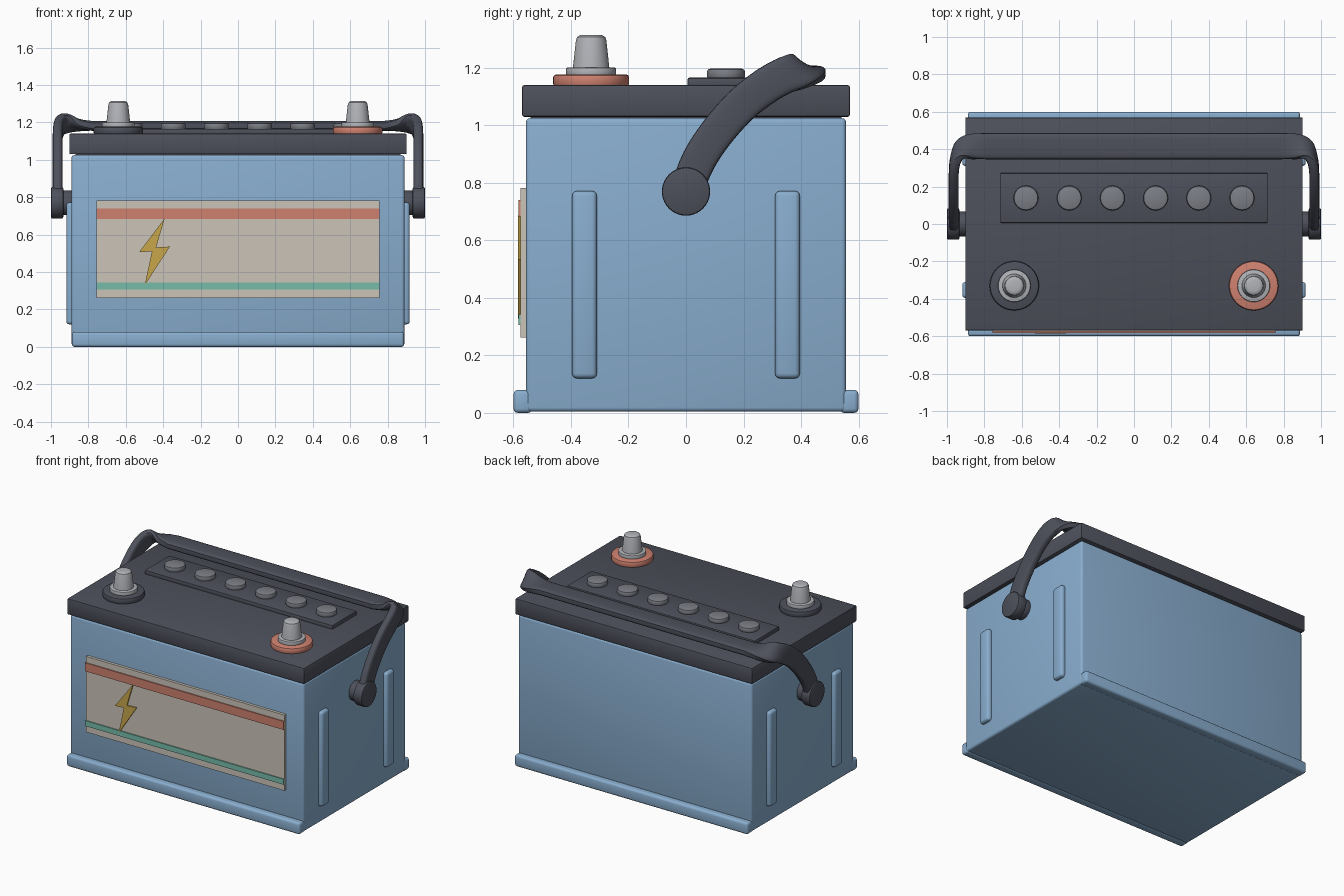
import bpy, bmesh, math
from mathutils import Vector

if "Cube" in bpy.data.objects:
    bpy.data.objects.remove(bpy.data.objects["Cube"])


def mat(name, r, g, b):
    m = bpy.data.materials.new(name)
    m.diffuse_color = (r, g, b, 1)
    m.use_nodes = True
    m.node_tree.nodes["Principled BSDF"].inputs["Base Color"].default_value = m.diffuse_color
    return m


BLUE = mat("case_blue", 0.25, 0.42, 0.62)
DARK = mat("charcoal", 0.075, 0.08, 0.105)
RED = mat("soft_red", 0.62, 0.22, 0.16)
CREAM = mat("label_cream", 0.60, 0.55, 0.48)
GREEN = mat("mint_green", 0.18, 0.50, 0.40)
GOLD = mat("bolt_gold", 0.57, 0.38, 0.07)
METAL = mat("terminal_metal", 0.44, 0.45, 0.48)
GREY = mat("cap_grey", 0.20, 0.21, 0.24)


def finish(name, bm, material):
    bmesh.ops.recalc_face_normals(bm, faces=bm.faces[:])
    me = bpy.data.meshes.new(name)
    bm.to_mesh(me)
    bm.free()
    me.materials.append(material)
    ob = bpy.data.objects.new(name, me)
    bpy.context.collection.objects.link(ob)
    bpy.ops.object.select_all(action='DESELECT')
    bpy.context.view_layer.objects.active = ob
    ob.select_set(True)
    bpy.ops.object.shade_smooth_by_angle(angle=math.radians(35))
    return ob


def box(name, lo, hi, material, bevel=0.0, segs=3):
    lo, hi = Vector(lo), Vector(hi)
    bm = bmesh.new()
    bmesh.ops.create_cube(bm, size=1)
    for v in bm.verts:
        v.co = Vector(c * s for c, s in zip(v.co, hi - lo)) + (lo + hi) / 2
    if bevel:
        bmesh.ops.bevel(bm, geom=bm.edges[:], offset=bevel, segments=segs,
                        profile=0.5, affect='EDGES')
    return finish(name, bm, material)


def lathe(name, centre, profile, material, axis='Z', n=40):
    """Solid of revolution from (radius, height) pairs along the given axis."""
    bm = bmesh.new()
    rings = []
    for r, h in profile:
        ring = []
        for i in range(n):
            a = 2 * math.pi * i / n
            p = (r * math.cos(a), r * math.sin(a), h)
            if axis == 'X':
                p = (h, p[0], p[1])
            ring.append(bm.verts.new(Vector(p) + Vector(centre)))
        rings.append(ring)
    for a, b in zip(rings, rings[1:]):
        for i in range(n):
            bm.faces.new((a[i], a[(i + 1) % n], b[(i + 1) % n], b[i]))
    bm.faces.new(rings[0])
    bm.faces.new(rings[-1])
    return finish(name, bm, material)


def disc(r, h0, h1, e):
    """Profile of a disc with rounded rims."""
    return [(r - e, h0), (r - 0.3 * e, h0 + 0.3 * e), (r, h0 + e),
            (r, h1 - e), (r - 0.3 * e, h1 - 0.3 * e), (r - e, h1)]


# Case, lid and foot rails
box("case", (-0.89, -0.557, 0.004), (0.89, 0.557, 1.025), BLUE, 0.015)
box("lid", (-0.902, -0.57, 1.03), (0.902, 0.57, 1.14), DARK, 0.007, 2)
box("lid_seam", (-0.87, -0.54, 1.0), (0.87, 0.54, 1.06), DARK)
for s, side in ((-1, "front"), (1, "back")):
    ys = sorted((s * 0.535, s * 0.6))
    box(side + "_foot_rail", (-0.888, ys[0], 0), (0.888, ys[1], 0.08), BLUE, 0.015)

# Side ribs
for s, side in ((-1, "left"), (1, "right")):
    xs = sorted((s * 0.87, s * 0.918))
    for y, end in ((-0.353, "front"), (0.353, "back")):
        box(f"{side}_{end}_rib", (xs[0], y - 0.043, 0.12),
            (xs[1], y + 0.043, 0.772), BLUE, 0.017)

# Label with stripes
box("label", (-0.756, -0.576, 0.262), (0.756, -0.55, 0.783), CREAM)
box("red_stripe", (-0.756, -0.583, 0.683), (0.756, -0.575, 0.741), RED)
box("green_stripe", (-0.756, -0.583, 0.306), (0.756, -0.575, 0.343), GREEN)

# Lightning bolt plate
bm = bmesh.new()
bolt = [(-0.392, 0.687), (-0.529, 0.506), (-0.46, 0.511),
        (-0.499, 0.329), (-0.364, 0.536), (-0.438, 0.532)]
face = bm.faces.new([bm.verts.new((x, -0.575, z)) for x, z in bolt])
ext = bmesh.ops.extrude_face_region(bm, geom=[face])
for v in ext["geom"]:
    if isinstance(v, bmesh.types.BMVert):
        v.co.y = -0.5845
if face.is_valid is False:
    bm.faces.new([v for v in bm.verts if v.co.y > -0.58])
finish("lightning_bolt", bm, GOLD)

# Vent strip with six filler caps
box("vent_strip", (-0.715, 0.005, 1.13), (0.715, 0.273, 1.166), DARK, 0.007, 2)
for i in range(6):
    lathe(f"filler_cap_{i + 1}", ((i - 2.5) * 0.231, 0.139, 0),
          disc(0.066, 1.16, 1.197, 0.01), GREY)

# Terminals
for s, side, colour in ((-1, "negative", DARK), (1, "positive", RED)):
    c = (s * 0.64, -0.33, 0)
    lathe(side + "_collar", c, disc(0.132, 1.135, 1.177, 0.01), colour)
    lathe(side + "_flange", c, disc(0.087, 1.17, 1.201, 0.005), METAL)
    lathe(side + "_post", c, [(0.064, 1.195), (0.053, 1.295), (0.049, 1.307),
                              (0.04, 1.313), (0.03, 1.315)], METAL)

# Handle pivots
for s, side in ((-1, "left"), (1, "right")):
    lathe(side + "_pivot_boss", (0, 0, 0.77),
          [(r, s * h) for r, h in disc(0.066, 0.87, 0.937, 0.006)], DARK, 'X')
    lathe(side + "_pivot_disc", (0, 0, 0.77),
          [(r, s * h) for r, h in disc(0.084, 0.934, 1.0, 0.008)], DARK, 'X')

# Carrying handle: flat strap lofted along x, y, z, twist angle, strap width
half = [(0.964, 0.0, 0.77, 20, 0.115), (0.964, 0.045, 0.88, 26, 0.12),
        (0.964, 0.11, 0.978, 36, 0.122), (0.964, 0.19, 1.068, 46, 0.125),
        (0.964, 0.27, 1.132, 54, 0.127), (0.957, 0.335, 1.17, 57, 0.128),
        (0.937, 0.383, 1.187, 48, 0.13), (0.9, 0.407, 1.189, 30, 0.134),
        (0.85, 0.415, 1.185, 11, 0.138), (0.78, 0.416, 1.182, 0, 0.14)]
keys = [Vector(k) for k in half]
keys += [Vector((-k[0],) + tuple(k[1:])) for k in reversed(half)]
path = []
for i in range(len(keys) - 1):
    p0, p1, p2 = keys[max(i - 1, 0)], keys[i], keys[i + 1]
    p3 = keys[min(i + 2, len(keys) - 1)]
    if abs(p1[0] - p2[0]) > 1:          # straight grip
        path.append(p1)
        continue
    if abs(p0[0] - p1[0]) > 1:
        p0 = p1
    if abs(p2[0] - p3[0]) > 1:
        p3 = p2
    for j in range(4):
        t = j / 4
        path.append(0.5 * (2 * p1 + (p2 - p0) * t + (2 * p0 - 5 * p1 + 4 * p2 - p3) * t * t
                           + (3 * p1 - p0 - 3 * p2 + p3) * t ** 3))
path.append(keys[-1])
bm = bmesh.new()
rings, n = [], 20
for i, p in enumerate(path):
    a, b = path[max(i - 1, 0)], path[min(i + 1, len(path) - 1)]
    if i and i + 1 < len(path):
        t1 = Vector(p[:3]) - Vector(a[:3])
        t2 = Vector(b[:3]) - Vector(p[:3])
        tan = (t1.normalized() + t2.normalized()).normalized()
    else:
        tan = (Vector(b[:3]) - Vector(a[:3])).normalized()
    ang = math.radians(p[3])
    wide = Vector((0, -math.cos(ang), math.sin(ang)))
    wide = (wide - tan * wide.dot(tan)).normalized()
    thick = tan.cross(wide)
    ring = []
    for k in range(n):
        c, s = math.cos(2 * math.pi * k / n), math.sin(2 * math.pi * k / n)
        u = math.copysign(abs(c) ** 0.5, c) * p[4] / 2
        w = math.copysign(abs(s) ** 0.5, s) * 0.0265
        ring.append(bm.verts.new(Vector(p[:3]) + wide * u + thick * w))
    rings.append(ring)
for a, b in zip(rings, rings[1:]):
    for k in range(n):
        bm.faces.new((a[k], a[(k + 1) % n], b[(k + 1) % n], b[k]))
bm.faces.new(rings[0])
bm.faces.new(rings[-1])
finish("carrying_handle", bm, DARK)
